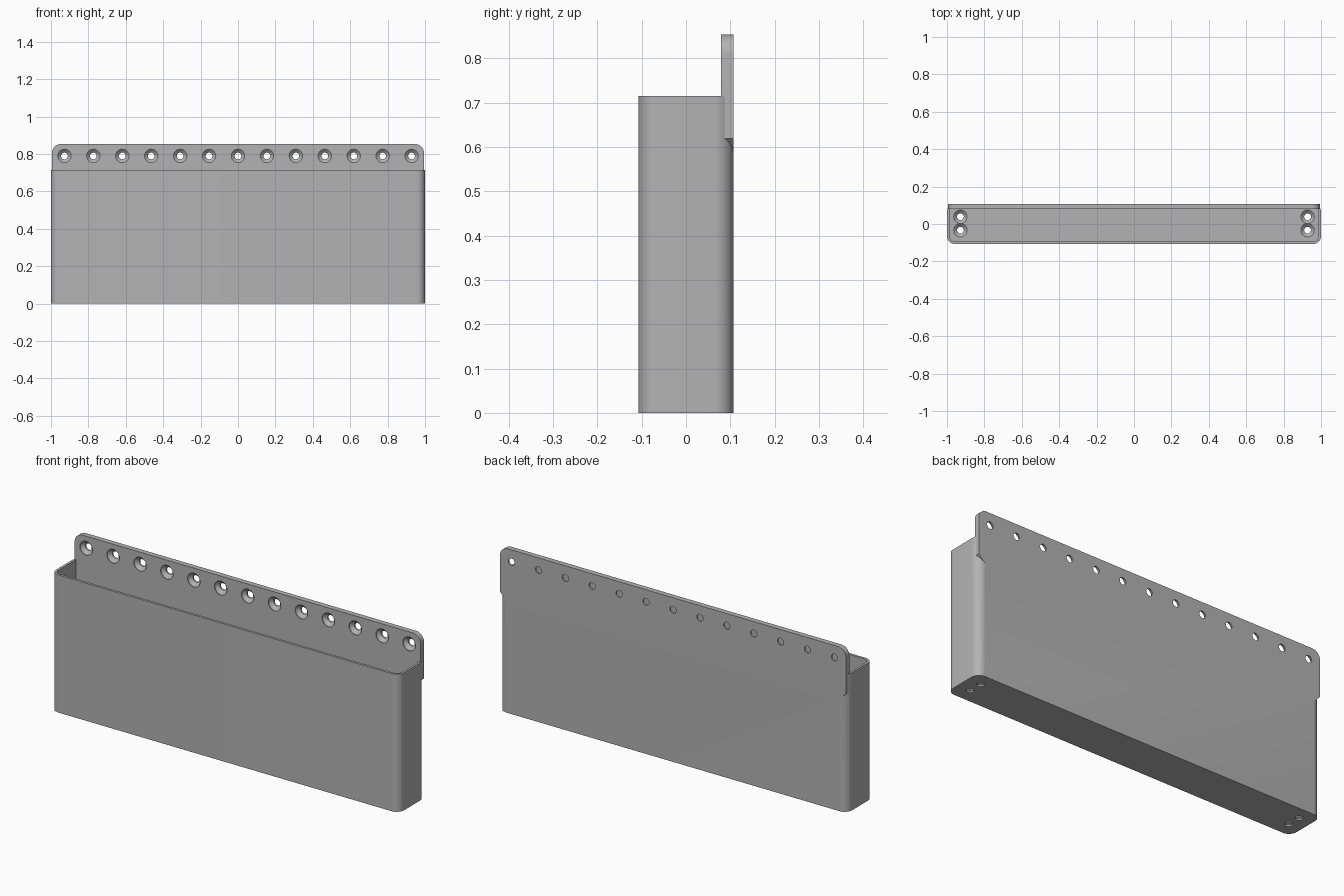
import bpy, bmesh, math
from mathutils import Matrix, Vector

cube = bpy.data.objects.get("Cube")
if cube:
    bpy.data.objects.remove(cube, do_unlink=True)

HALF_DEPTH = 0.107
BODY_TOP, PLATE_TOP = 0.715, 0.853
PLATE_THICK, WALL, FLOOR = 0.028, 0.0125, 0.028
PLATE_FRONT = HALF_DEPTH - PLATE_THICK

grey = bpy.data.materials.new("matte grey plastic")
grey.use_nodes = True
colour = (0.45, 0.45, 0.45, 1)
grey.diffuse_color = colour
grey.node_tree.nodes["Principled BSDF"].inputs["Base Color"].default_value = colour


def make_object(name, bm):
    bmesh.ops.recalc_face_normals(bm, faces=bm.faces)
    mesh = bpy.data.meshes.new(name)
    bm.to_mesh(mesh)
    bm.free()
    mesh.materials.append(grey)
    obj = bpy.data.objects.new(name, mesh)
    bpy.context.collection.objects.link(obj)
    return obj


def rounded_outline(corners, steps=10):
    """Outline from (x, y, radius) corners; a zero radius stays sharp."""
    points = []
    for i, (x, y, r) in enumerate(corners):
        p = Vector((x, y))
        if r == 0:
            points.append(p)
            continue
        a = (Vector(corners[i - 1][:2]) - p).normalized()
        b = (Vector(corners[(i + 1) % len(corners)][:2]) - p).normalized()
        centre = p + (a + b) * r
        for k in range(steps + 1):
            t = math.pi / 2 * k / steps
            points.append(centre - b * r * math.cos(t) - a * r * math.sin(t))
    return points


def extrude(name, outline, to_3d, offset):
    bm = bmesh.new()
    face = bm.faces.new([bm.verts.new(to_3d(p)) for p in outline])
    new = bmesh.ops.extrude_face_region(bm, geom=[face])["geom"]
    verts = [v for v in new if isinstance(v, bmesh.types.BMVert)]
    bmesh.ops.translate(bm, verts=verts, vec=offset)
    return make_object(name, bm)


def add_screw_hole(bm, matrix, segments=32):
    """Countersunk cutter running down local -z from the surface."""
    profile = [(0.01, 0.036), (-0.004, 0.036), (-0.02, 0.018), (-0.04, 0.018)]
    rings = []
    for depth, r in profile:
        angles = [math.tau * k / segments for k in range(segments)]
        rings.append([bm.verts.new(matrix @ Vector((r * math.cos(a), r * math.sin(a), depth)))
                      for a in angles])
    for lower, upper in zip(rings, rings[1:]):
        for k in range(segments):
            n = (k + 1) % segments
            bm.faces.new((lower[k], lower[n], upper[n], upper[k]))
    bm.faces.new(rings[0])
    bm.faces.new(rings[-1])


def combine(target, other, operation):
    mod = target.modifiers.new(operation.title(), "BOOLEAN")
    mod.operation, mod.object, mod.solver = operation, other, "EXACT"
    bpy.context.view_layer.objects.active = target
    bpy.ops.object.modifier_apply(modifier=mod.name)
    bpy.data.objects.remove(other, do_unlink=True)


# Rounded bin body
d, r = HALF_DEPTH, 0.042
body = extrude("wall_bin",
               rounded_outline([(-1, -d, r), (1, -d, r), (1, d, r), (-1, d, r)]),
               lambda p: (p.x, p.y, 0), (0, 0, BODY_TOP))

# Mounting plate: rounded top corners, sloped lower corners
w = 0.994
plate = extrude("mounting_plate",
                rounded_outline([(-0.955, 0.58, 0), (0.955, 0.58, 0), (w, 0.619, 0),
                                 (w, PLATE_TOP, 0.045), (-w, PLATE_TOP, 0.045),
                                 (-w, 0.619, 0)]),
                lambda p: (p.x, PLATE_FRONT, p.y), (0, PLATE_THICK, 0))
combine(body, plate, "UNION")

# Open cavity
x, y = 1 - WALL, -d + WALL
cavity = extrude("cavity_cutter",
                 rounded_outline([(-x, y, r - WALL), (x, y, r - WALL),
                                  (x, PLATE_FRONT, 0), (-x, PLATE_FRONT, 0)]),
                 lambda p: (p.x, p.y, FLOOR), (0, 0, 1))
combine(body, cavity, "DIFFERENCE")

# Countersunk holes: a row in the plate and a pair at each end of the floor
bm = bmesh.new()
face_front = Matrix.Rotation(math.pi / 2, 4, "X")
for i in range(13):
    spot = Matrix.Translation((-0.928 + i * 1.856 / 12, PLATE_FRONT, 0.79))
    add_screw_hole(bm, spot @ face_front)
for sx in (-1, 1):
    for hy in (-0.033, 0.039):
        add_screw_hole(bm, Matrix.Translation((sx * 0.928, hy, FLOOR)))
combine(body, make_object("screw_hole_cutter", bm), "DIFFERENCE")

# Smooth rounded corners, crisp edges elsewhere
bpy.ops.object.select_all(action="DESELECT")
body.select_set(True)
bpy.context.view_layer.objects.active = body
bpy.ops.object.shade_smooth_by_angle(angle=math.radians(30))
